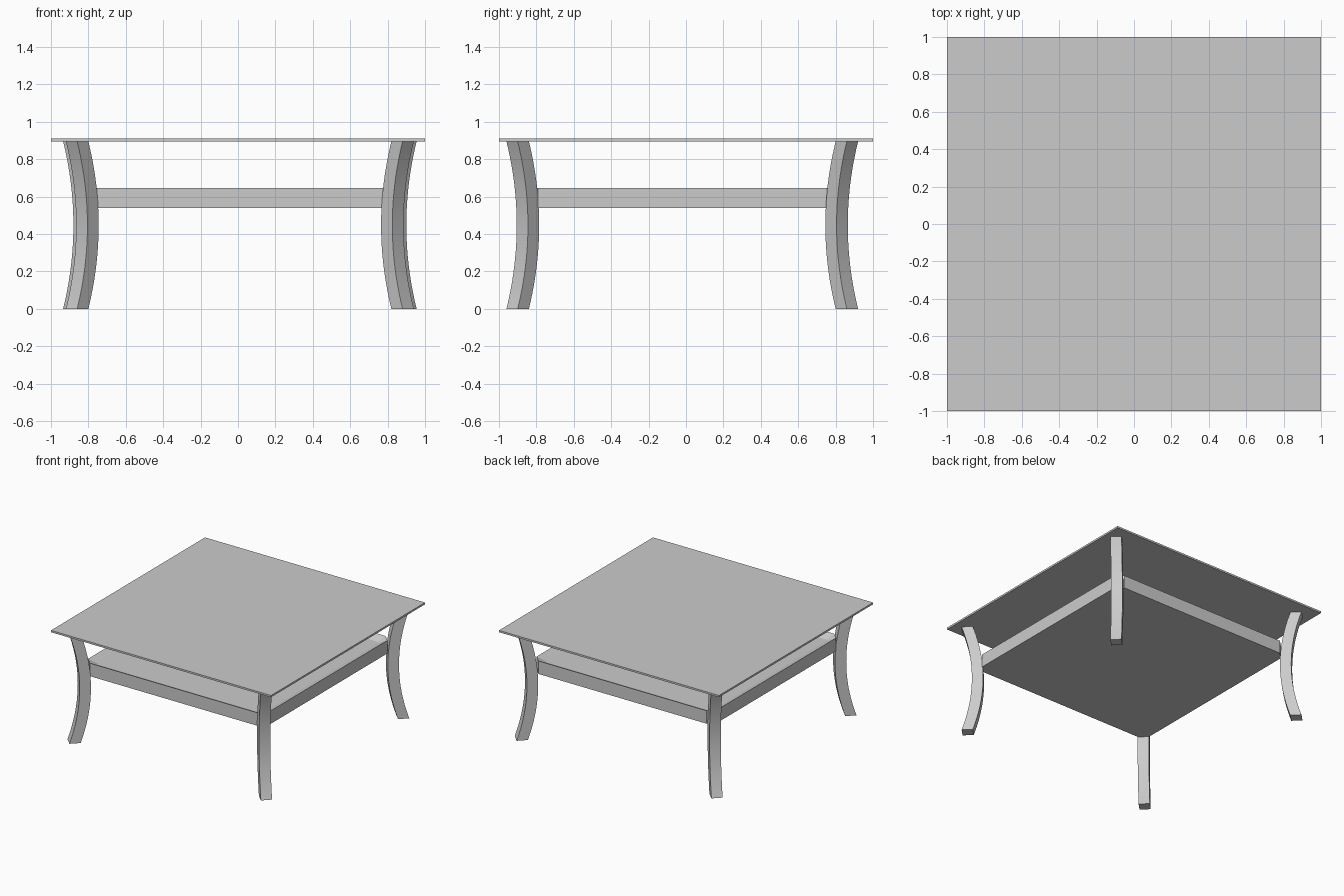
import bpy
import bmesh
from math import sqrt
from mathutils import Vector

if "Cube" in bpy.data.objects:
    bpy.data.objects.remove(bpy.data.objects["Cube"])

grey = bpy.data.materials.new("plain grey")
grey.use_nodes = True
GREY = (0.6, 0.6, 0.6, 1)
grey.diffuse_color = GREY
grey.node_tree.nodes["Principled BSDF"].inputs["Base Color"].default_value = GREY

LEG_HEIGHT = 0.895
LEG_HALF = 0.06   # half diagonal of the leg section
SAG = 0.055       # inward bow along each axis
STEPS = 24


def finish(name, bm):
    bmesh.ops.recalc_face_normals(bm, faces=bm.faces)
    mesh = bpy.data.meshes.new(name)
    bm.to_mesh(mesh)
    bm.free()
    mesh.materials.append(grey)
    obj = bpy.data.objects.new(name, mesh)
    bpy.context.scene.collection.objects.link(obj)
    return obj


def curved_leg(name, x, y):
    """Square section turned to the diagonal, swept up an inward bow."""
    bm = bmesh.new()
    sx, sy = (1 if x > 0 else -1), (1 if y > 0 else -1)
    rings = []
    for i in range(STEPS + 1):
        t = i / STEPS
        bow = SAG * (1 - (2 * t - 1) ** 2)
        cx, cy = x - sx * bow, y - sy * bow
        rings.append([bm.verts.new((cx + dx * LEG_HALF, cy + dy * LEG_HALF, t * LEG_HEIGHT))
                      for dx, dy in ((1, 0), (0, 1), (-1, 0), (0, -1))])
    for a, b in zip(rings, rings[1:]):
        for k in range(4):
            n = (k + 1) % 4
            bm.faces.new((a[k], a[n], b[n], b[k]))
    bm.faces.new(rings[0])
    bm.faces.new(rings[-1])
    leg = finish(name, bm)
    bpy.ops.object.select_all(action="DESELECT")
    leg.select_set(True)
    bpy.context.view_layer.objects.active = leg
    bpy.ops.object.shade_smooth_by_angle()


# Table top
bm = bmesh.new()
bmesh.ops.create_cube(bm, size=1)
bmesh.ops.scale(bm, vec=(2, 2, 0.015), verts=bm.verts)
bmesh.ops.translate(bm, vec=(0, 0, 0.9025), verts=bm.verts)
finish("table_top", bm)

# Four bowed legs
curved_leg("front_left_leg", 0.88, -0.90)
curved_leg("front_right_leg", -0.86, -0.90)
curved_leg("back_left_leg", 0.895, 0.86)
curved_leg("back_right_leg", -0.875, 0.86)

# Lower shelf: slab with cut corners and a recessed tray inside the rim
X0, X1, Y0, Y1, CUT = -0.81, 0.83, -0.845, 0.81, 0.055
bm = bmesh.new()
outline = [(X0 + CUT, Y0), (X1 - CUT, Y0), (X1, Y0 + CUT), (X1, Y1 - CUT),
           (X1 - CUT, Y1), (X0 + CUT, Y1), (X0, Y1 - CUT), (X0, Y0 + CUT)]
base = bm.faces.new([bm.verts.new((x, y, 0.54)) for x, y in outline])
ext = bmesh.ops.extrude_face_region(bm, geom=[base], use_keep_orig=True)
top_verts = [g for g in ext["geom"] if isinstance(g, bmesh.types.BMVert)]
bmesh.ops.translate(bm, vec=(0, 0, 0.107), verts=top_verts)
bmesh.ops.recalc_face_normals(bm, faces=bm.faces)
top = max(bm.faces, key=lambda f: f.calc_center_median().z)
bmesh.ops.inset_region(bm, faces=[top], thickness=0.07)
bmesh.ops.translate(bm, vec=(0, 0, -0.03), verts=top.verts)
finish("lower_shelf", bm)
